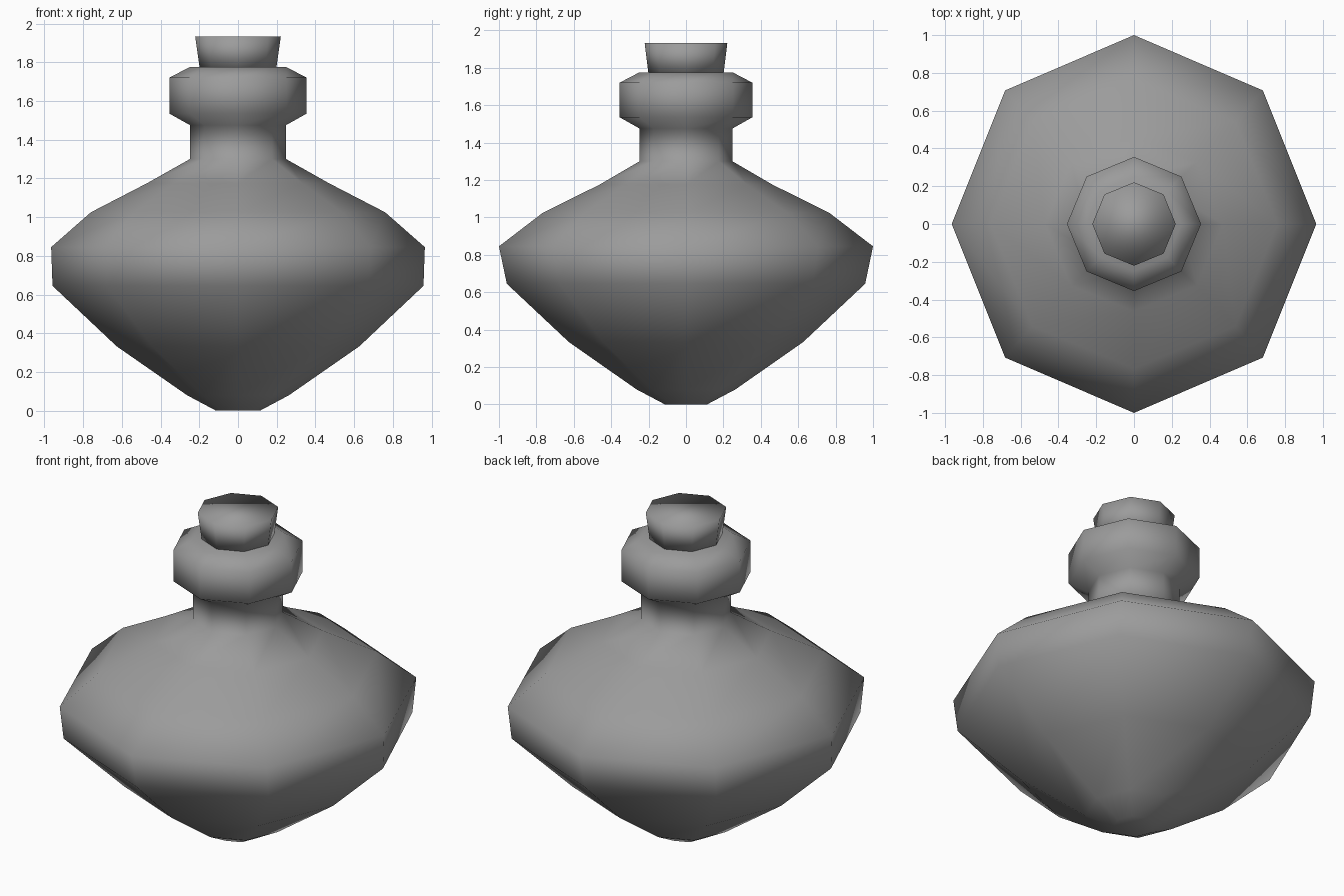
import bpy, bmesh
from math import cos, sin, tau

if "Cube" in bpy.data.objects:
    bpy.data.objects.remove(bpy.data.objects["Cube"])

SIDES = 8

# Dark grey for both parts
grey = bpy.data.materials.new("dark_grey")
grey.diffuse_color = (0.33, 0.33, 0.33, 1)
grey.use_nodes = True
grey.node_tree.nodes["Principled BSDF"].inputs["Base Color"].default_value = grey.diffuse_color


def lathe(name, rings):
    """Closed eight-sided solid from (x radius, y radius, z) rings."""
    bm = bmesh.new()
    loops = [[bm.verts.new((rx * cos(tau * i / SIDES), ry * sin(tau * i / SIDES), z))
              for i in range(SIDES)] for rx, ry, z in rings]
    for a, b in zip(loops, loops[1:]):
        for i in range(SIDES):
            j = (i + 1) % SIDES
            bm.faces.new((a[i], a[j], b[j], b[i]))
    bm.faces.new(loops[0][::-1])
    bm.faces.new(loops[-1])
    bmesh.ops.recalc_face_normals(bm, faces=bm.faces)
    for f in bm.faces:
        f.smooth = True
    mesh = bpy.data.meshes.new(name)
    bm.to_mesh(mesh)
    bm.free()
    mesh.materials.append(grey)
    obj = bpy.data.objects.new(name, mesh)
    bpy.context.collection.objects.link(obj)
    return obj


# Flask: pointed belly, sloping shoulder, neck and rolled lip
lathe("flask_body", [
    (0.113, 0.113, 0.0), (0.263, 0.264, 0.08), (0.627, 0.626, 0.333),
    (0.958, 0.958, 0.645), (0.965, 1.0, 0.845), (0.76, 0.765, 1.025),
    (0.47, 0.462, 1.175), (0.248, 0.248, 1.30), (0.248, 0.248, 1.475),
    (0.355, 0.355, 1.535), (0.355, 0.355, 1.72), (0.25, 0.25, 1.775),
])

# Tapered cork
lathe("cork", [(0.198, 0.201, 1.77), (0.221, 0.221, 1.932)])
